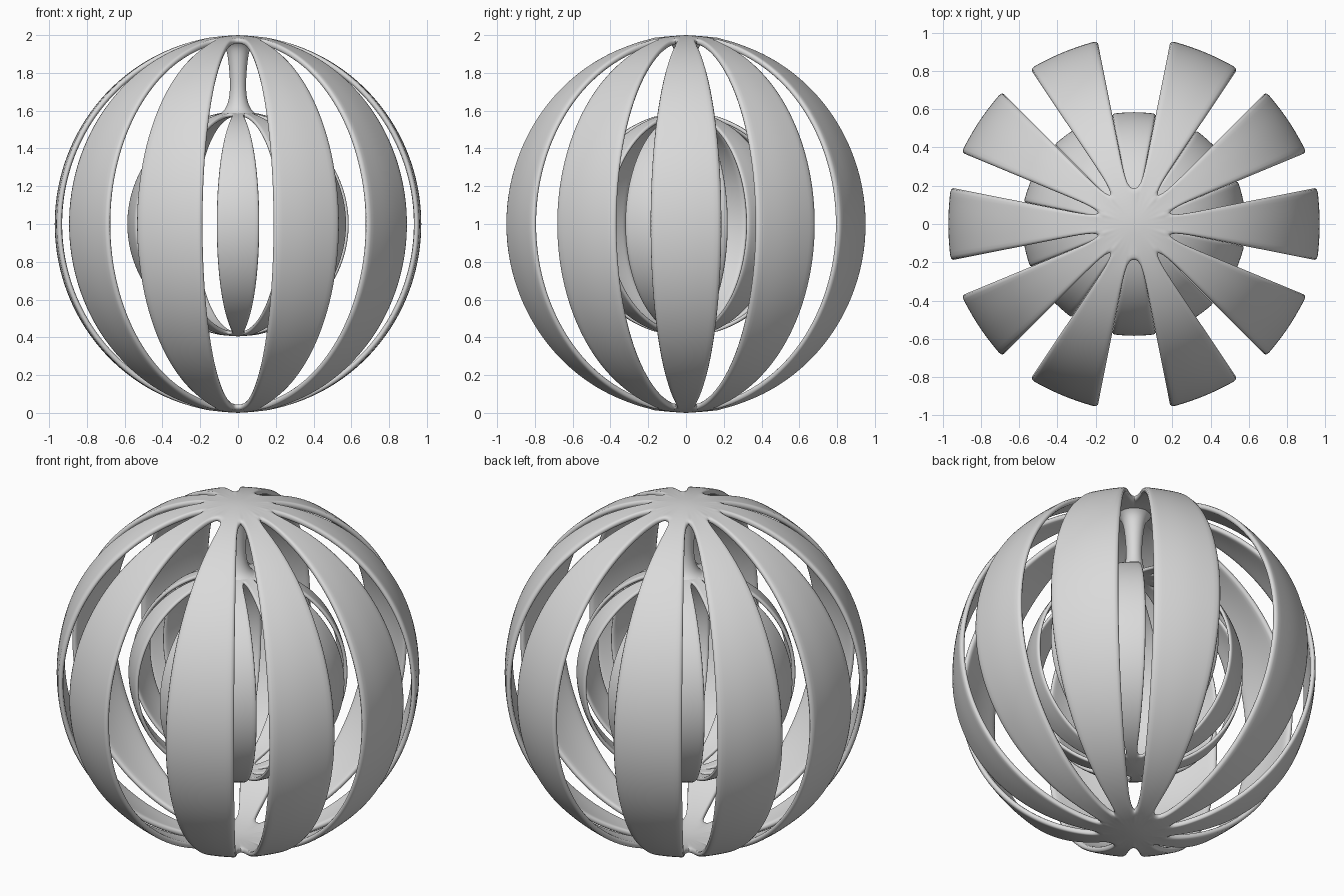
import bpy, bmesh, math
from mathutils import Vector

cube = bpy.data.objects.get("Cube")
if cube:
    bpy.data.objects.remove(cube, do_unlink=True)

GREY = (0.7, 0.7, 0.7, 1)
grey = bpy.data.materials.new("plain_grey")
grey.use_nodes = True
grey.diffuse_color = GREY
grey.node_tree.nodes["Principled BSDF"].inputs["Base Color"].default_value = GREY

SEGMENTS = 32
OPEN_SLOTS = {1, 4, 7, 8, 11, 14}   # open columns in each half turn


def finish(name, bm):
    mesh = bpy.data.meshes.new(name)
    bm.to_mesh(mesh)
    bm.free()
    mesh.materials.append(grey)
    obj = bpy.data.objects.new(name, mesh)
    bpy.context.scene.collection.objects.link(obj)
    return obj


def subdivide(obj, levels):
    mod = obj.modifiers.new("Subdivision", "SUBSURF")
    mod.levels = mod.render_levels = levels


def shade(obj):
    bpy.ops.object.select_all(action="DESELECT")
    obj.select_set(True)
    bpy.context.view_layer.objects.active = obj
    bpy.ops.object.shade_smooth_by_angle(angle=math.radians(40))


def ribbed_shell(name, radius, half_height, thickness, turn):
    """Hollow sphere with slots cut between the two closed poles."""
    bm = bmesh.new()
    bmesh.ops.create_uvsphere(bm, u_segments=SEGMENTS, v_segments=16, radius=1)
    step = math.tau / SEGMENTS
    slots = []
    for f in bm.faces:
        c = f.calc_center_median()
        column = math.floor(math.atan2(c.y, c.x) / step)
        if len(f.verts) == 4 and column % 16 in OPEN_SLOTS:
            slots.append(f)
    bmesh.ops.delete(bm, geom=slots, context="FACES")
    for f in bm.faces:
        f.smooth = True
    obj = finish(name, bm)
    subdivide(obj, 2)
    solid = obj.modifiers.new("Thickness", "SOLIDIFY")
    solid.thickness = thickness / radius
    solid.offset = -1
    subdivide(obj, 1)

    # Fit the smoothed shell to its final size
    bpy.context.view_layer.update()
    result = obj.evaluated_get(bpy.context.evaluated_depsgraph_get())
    verts = result.to_mesh().vertices
    wide = max(math.hypot(v.co.x, v.co.y) for v in verts)
    tall = max(abs(v.co.z) for v in verts)
    result.to_mesh_clear()
    obj.scale = (radius / wide, radius / wide, half_height / tall)
    obj.rotation_euler.z = turn
    obj.location.z = 1
    shade(obj)


ribbed_shell("outer_shell", 0.974, 1.0, 0.03, 0)
ribbed_shell("inner_shell", 0.586, 0.595, 0.02, math.radians(-22.5))

# Flared stem joining the two shells at the top
profile = [(0.11, 1.576), (0.075, 1.595), (0.052, 1.64), (0.041, 1.71),
           (0.045, 1.8), (0.054, 1.89), (0.068, 1.945), (0.11, 1.978)]
bm = bmesh.new()
points = [bm.verts.new((r, 0, z)) for r, z in profile]
edges = [bm.edges.new(pair) for pair in zip(points, points[1:])]
bmesh.ops.spin(bm, geom=points + edges, cent=Vector(), axis=(0, 0, 1),
               angle=math.tau, steps=24)
bmesh.ops.remove_doubles(bm, verts=bm.verts, dist=0.0005)
bmesh.ops.recalc_face_normals(bm, faces=bm.faces)
# Face the open tube outward
side = max(bm.faces, key=lambda f: -abs(f.calc_center_median().z - 1.75))
c = side.calc_center_median()
if side.normal.x * c.x + side.normal.y * c.y < 0:
    bmesh.ops.reverse_faces(bm, faces=bm.faces)
stem = finish("stem", bm)
subdivide(stem, 2)
shade(stem)
